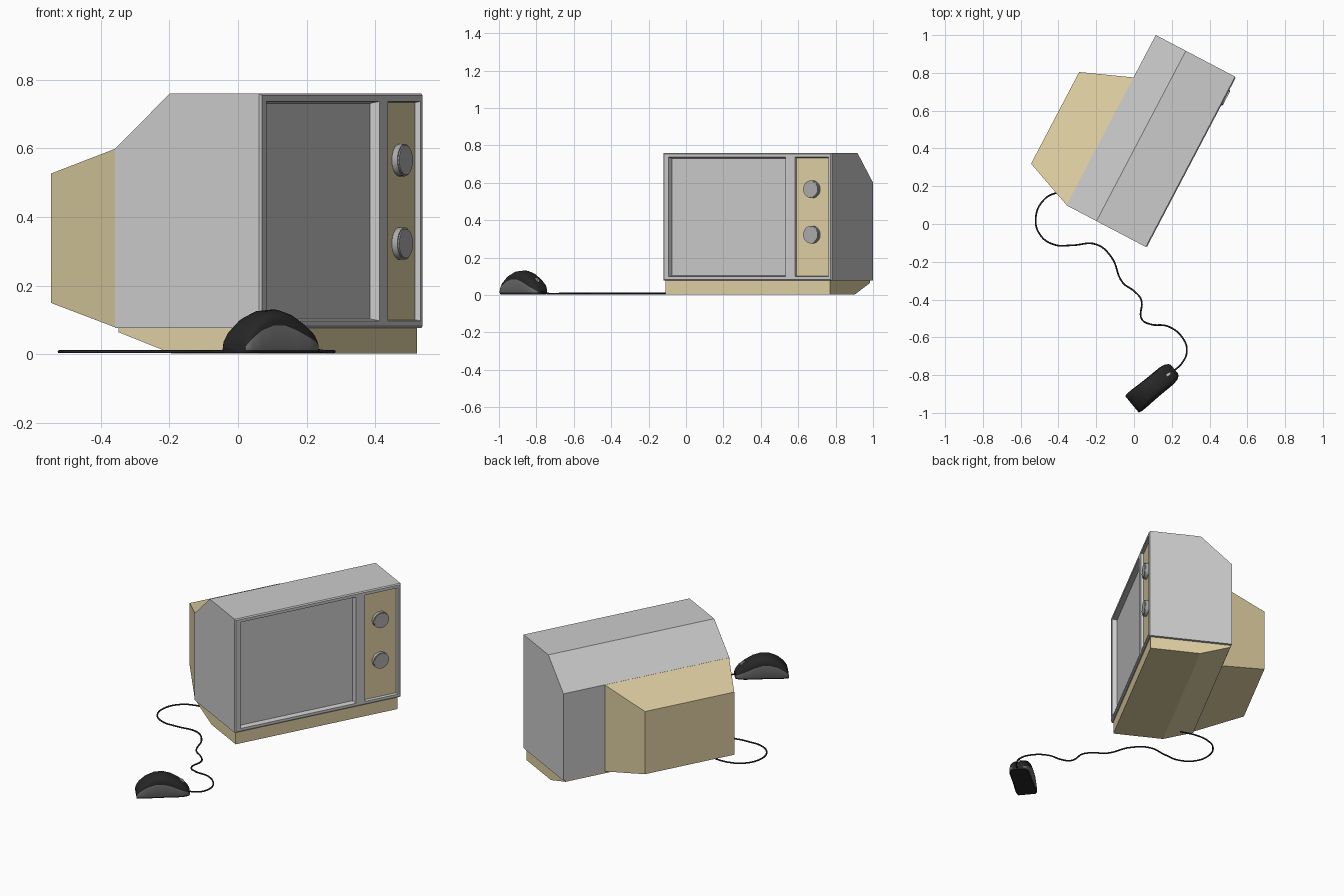
import bpy, bmesh, math
from mathutils import Matrix, Vector

if "Cube" in bpy.data.objects:
    bpy.data.objects.remove(bpy.data.objects["Cube"])


def material(name, r, g, b):
    m = bpy.data.materials.new(name)
    m.diffuse_color = (r, g, b, 1)
    m.use_nodes = True
    m.node_tree.nodes["Principled BSDF"].inputs["Base Color"].default_value = m.diffuse_color
    return m


TAN = material("tan", 0.75, 0.64, 0.37)
KNOB = material("knob_grey", 0.42, 0.42, 0.42)
BLACK = material("black", 0.02, 0.02, 0.02)
DARK = material("dark_grey", 0.16, 0.16, 0.16)
SILVER = material("silver", 0.6, 0.6, 0.6)

# local frames: x across the front, y towards the back / x along the mouse
SET = Matrix.Translation((0.067, -0.124, 0)) @ Matrix.Rotation(math.radians(62.3), 4, 'Z')
MOUSE = Matrix.Translation((0.102, -0.862, 0)) @ Matrix.Rotation(math.radians(39.5), 4, 'Z')


def finish(name, bm, frame, mats=(), smooth=None):
    bmesh.ops.recalc_face_normals(bm, faces=bm.faces)
    me = bpy.data.meshes.new(name)
    bm.to_mesh(me)
    bm.free()
    ob = bpy.data.objects.new(name, me)
    bpy.context.collection.objects.link(ob)
    ob.matrix_world = frame
    for m in mats:
        me.materials.append(m)
    if smooth:
        bpy.ops.object.select_all(action='DESELECT')
        ob.select_set(True)
        bpy.context.view_layer.objects.active = ob
        bpy.ops.object.shade_smooth_by_angle(angle=math.radians(smooth))
    return ob


def loft(rings, caps=True):
    bm = bmesh.new()
    vs = [[bm.verts.new(p) for p in r] for r in rings]
    n = len(vs[0])
    for a, b in zip(vs, vs[1:]):
        for i in range(n):
            bm.faces.new((a[i], a[(i + 1) % n], b[(i + 1) % n], b[i]))
    if caps:
        bm.faces.new(vs[0])
        bm.faces.new(vs[-1])
    return bm


def extrude_profile(profile, x0, x1):
    return loft([[(x, y, z) for y, z in profile] for x in (x0, x1)])


def cylinder(name, centre, radius, depth, frame, mat, bevel=0):
    bm = bmesh.new()
    bmesh.ops.create_cone(bm, cap_ends=True, segments=32, radius1=radius, radius2=radius, depth=depth,
                          matrix=Matrix.Translation(centre) @ Matrix.Rotation(math.pi / 2, 4, 'X'))
    if bevel:
        rim = [e for e in bm.edges if any(len(f.verts) > 4 for f in e.link_faces)]
        bmesh.ops.bevel(bm, geom=rim, offset=bevel, segments=2, affect='EDGES')
    return finish(name, bm, frame, [mat], 35)


W, D = 1.018, 0.48

# cabinet with a sloped back top
bm = extrude_profile([(0.02, 0.077), (D, 0.077), (D, 0.60), (0.30, 0.76), (0.02, 0.76)], 0, W)
finish("cabinet", bm, SET)

# front bezel: a slab whose front is gridded, with two recessed openings
xs = [0.006, 0.034, 0.742, 0.797, 1.000, W - 0.006]
zs = [0.083, 0.098, 0.737, 0.754]
bm = bmesh.new()
grid = [[bm.verts.new((x, 0, z)) for z in zs] for x in xs]
cells = {}
for i in range(len(xs) - 1):
    for k in range(len(zs) - 1):
        cells[i, k] = bm.faces.new((grid[i][k], grid[i + 1][k], grid[i + 1][k + 1], grid[i][k + 1]))
outer = [e for e in bm.edges if e.is_boundary]
bm.normal_update()
# chamfered outer rim, then short side walls
for dy, full in ((0.006, True), (0.022, False)):
    new = bmesh.ops.extrude_edge_only(bm, edges=outer)["geom"]
    for v in (g for g in new if isinstance(g, bmesh.types.BMVert)):
        v.co.y = dy
        if full:
            if v.co.x < 0.01: v.co.x = 0
            if v.co.x > W - 0.01: v.co.x = W
            if v.co.z < 0.09: v.co.z = 0.077
            if v.co.z > 0.75: v.co.z = 0.76
    outer = [g for g in new if isinstance(g, bmesh.types.BMEdge)]
# recesses: screen and control panel
for key, inset, depth in (((1, 1), 0.008, 0.028), ((3, 1), 0.004, 0.016)):
    f = cells[key]
    bmesh.ops.inset_individual(bm, faces=[f], thickness=inset)
    for v in f.verts:
        v.co.y = depth
    if key[0] == 3:
        f.material_index = 1
GREY = material("cabinet_grey", 0.8, 0.8, 0.8)
# the cabinet front would cover the deep screen: keep it just behind
cab = bpy.data.objects["cabinet"]
for v in cab.data.vertices:
    if v.co.y < 0.05:
        v.co.y = 0.03
for v in bm.verts:
    if abs(v.co.y - 0.022) < 1e-5:
        v.co.y = 0.03
finish("front_bezel", bm, SET, [GREY, TAN])

# two control knobs
for name, z in (("upper_knob", 0.566), ("lower_knob", 0.323)):
    cylinder(name, (0.896, 0.006, z), 0.047, 0.026, SET, KNOB, 0.004)

# plinth under the cabinet, tapered up at the back
bm = extrude_profile([(0.012, 0.003), (0.30, 0.003), (0.475, 0.065), (0.475, 0.079), (0.012, 0.079)],
                     0.010, W - 0.016)
finish("plinth", bm, SET, [TAN])

# tapered tube housing on the back


def rect(x0, x1, y, z0, z1):
    return [(x0, y, z0), (x1, y, z0), (x1, y, z1), (x0, y, z1)]


bm = loft([rect(0.001, 0.765, D - 0.002, 0.078, 0.60), rect(0.108, 0.656, 0.748, 0.15, 0.527)])
finish("rear_housing", bm, SET, [TAN])

# mouse body: stations of (position, half width, top height, seam height)
stations = [(-0.146, 0.054, 0.030, 0.022), (-0.142, 0.058, 0.048, 0.030), (-0.125, 0.061, 0.076, 0.047),
            (-0.09, 0.061, 0.107, 0.070), (-0.045, 0.059, 0.127, 0.084), (0.0, 0.058, 0.131, 0.084),
            (0.045, 0.058, 0.118, 0.070), (0.09, 0.058, 0.091, 0.050), (0.12, 0.053, 0.067, 0.037),
            (0.138, 0.042, 0.045, 0.026), (0.146, 0.030, 0.030, 0.019)]
rings = []
DOME = 12
for x, w, top, seam in stations:
    half = [(0.9 * w, 0.004), (w, 0.013), (0.96 * w, seam)]
    dome = []
    for i in range(1, DOME):
        a = math.pi * i / DOME
        c = math.cos(a)
        dome.append((math.copysign(abs(c) ** 0.7, c) * w * 0.96, seam + (top - seam) * math.sin(a) ** 0.8))
    rings.append([(x, y, z) for y, z in half + dome + [(-y, z) for y, z in reversed(half)]])
bm = loft(rings)
bm.faces.ensure_lookup_table()
n = len(rings[0])
for j in range(len(rings) - 1):
    for i in (1, n - 3):               # side grips below the seam
        bm.faces[j * n + i].material_index = 1
finish("mouse_body", bm, MOUSE, [BLACK, DARK], 50)
cylinder("scroll_wheel", (0.098, 0, 0.072), 0.020, 0.014, MOUSE, SILVER, 0.003)

# cable on the floor between set and mouse
path = [(-0.22, 0.145), (-0.33, 0.172), (-0.41, 0.165), (-0.475, 0.13), (-0.52, 0.035), (-0.495, -0.06),
        (-0.42, -0.11), (-0.33, -0.113), (-0.20, -0.108), (-0.12, -0.175), (-0.06, -0.31), (0.0, -0.355),
        (0.038, -0.40), (0.042, -0.505), (0.085, -0.53), (0.18, -0.542), (0.255, -0.60), (0.28, -0.67),
        (0.255, -0.735), (0.20, -0.785)]
cu = bpy.data.curves.new("cable", 'CURVE')
cu.dimensions = '3D'
cu.bevel_depth = 0.0045
cu.bevel_resolution = 2
cu.resolution_u = 8
cu.use_fill_caps = True
sp = cu.splines.new('BEZIER')
sp.bezier_points.add(len(path) - 1)
for i, (bp, (x, y)) in enumerate(zip(sp.bezier_points, path)):
    bp.co = (x, y, 0.018 if i == len(path) - 1 else 0.008)
    bp.handle_left_type = bp.handle_right_type = 'AUTO'
cu.materials.append(BLACK)
bpy.context.collection.objects.link(bpy.data.objects.new("cable", cu))
